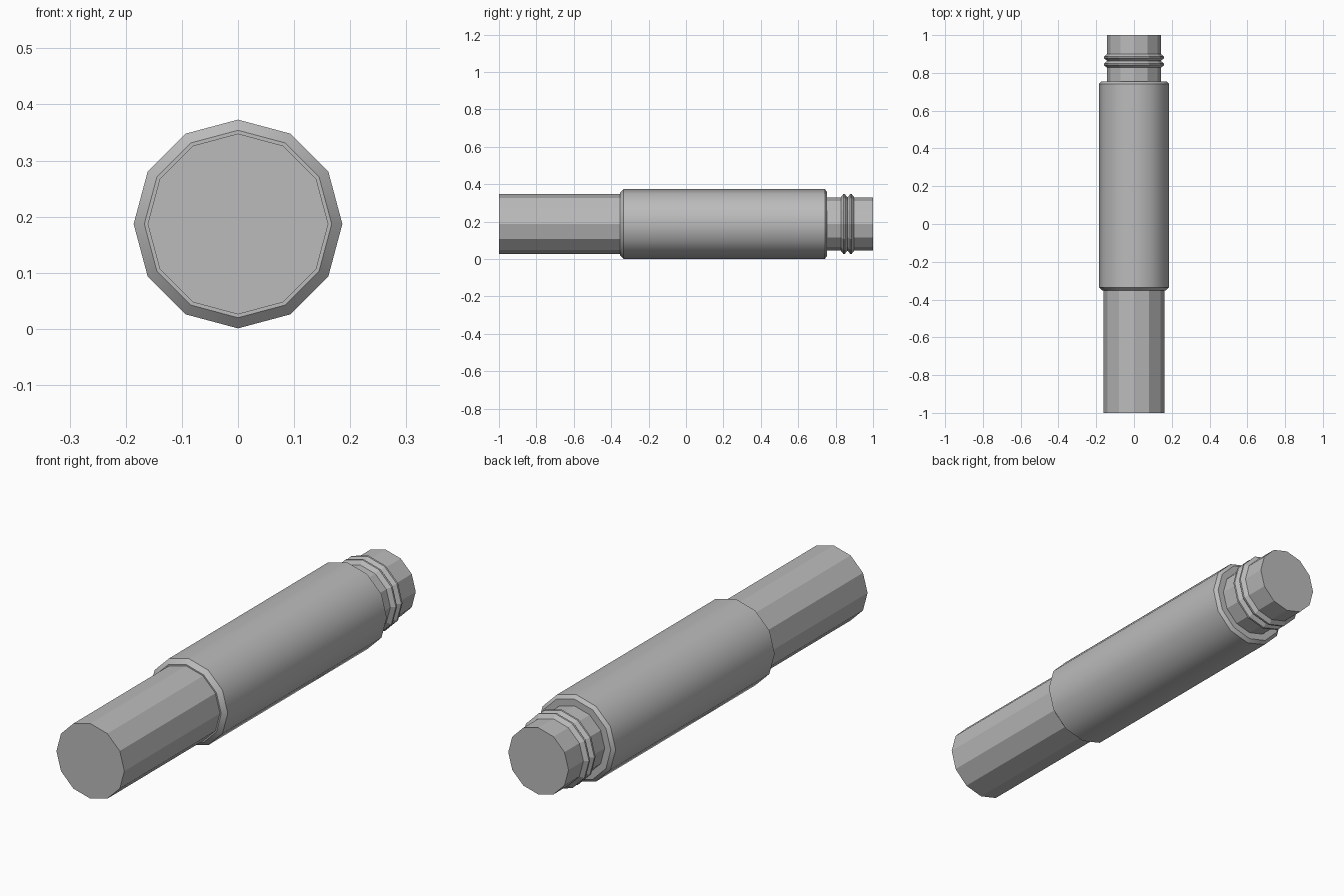
import bpy, bmesh, math
from math import radians

cube = bpy.data.objects.get("Cube")
if cube:
    bpy.data.objects.remove(cube, do_unlink=True)

SIDES = 12
AXIS_Z = 0.187

grey = bpy.data.materials.new("plain grey")
grey.use_nodes = True
grey.diffuse_color = (0.5, 0.5, 0.5, 1)
grey.node_tree.nodes["Principled BSDF"].inputs["Base Color"].default_value = (0.5, 0.5, 0.5, 1)


def turned(name, profile, smooth):
    """Capped solid of revolution along y from (y, radius) pairs."""
    bm = bmesh.new()
    rings = []
    for y, r in profile:
        angles = [math.tau * i / SIDES for i in range(SIDES)]
        rings.append([bm.verts.new((r * math.sin(a), y, AXIS_Z + r * math.cos(a))) for a in angles])
    for a, b in zip(rings, rings[1:]):
        for i in range(SIDES):
            j = (i + 1) % SIDES
            bm.faces.new((a[i], a[j], b[j], b[i]))
    bm.faces.new(rings[0])
    bm.faces.new(rings[-1])
    bmesh.ops.recalc_face_normals(bm, faces=bm.faces)
    mesh = bpy.data.meshes.new(name)
    bm.to_mesh(mesh)
    bm.free()
    mesh.materials.append(grey)
    obj = bpy.data.objects.new(name, mesh)
    bpy.context.collection.objects.link(obj)
    if smooth:
        bpy.ops.object.select_all(action='DESELECT')
        obj.select_set(True)
        bpy.context.view_layer.objects.active = obj
        bpy.ops.object.shade_smooth_by_angle(angle=radians(32))
    return obj


# Slim front grip
turned("front_grip", [(-1, 0.161), (-0.34, 0.161)], False)

# Thick sleeve with chamfered ends
turned("main_sleeve", [(-0.352, 0.167), (-0.335, 0.186), (0.742, 0.186), (0.755, 0.172)], True)

# Rear neck
turned("rear_neck", [(0.74, 0.143), (1, 0.143)], False)

# Two pointed ridges round the neck
for n, y in enumerate((0.845, 0.882), 1):
    turned(f"neck_ridge_{n}",
           [(y - 0.018, 0.142), (y - 0.004, 0.16), (y + 0.004, 0.16), (y + 0.018, 0.142)], False)
